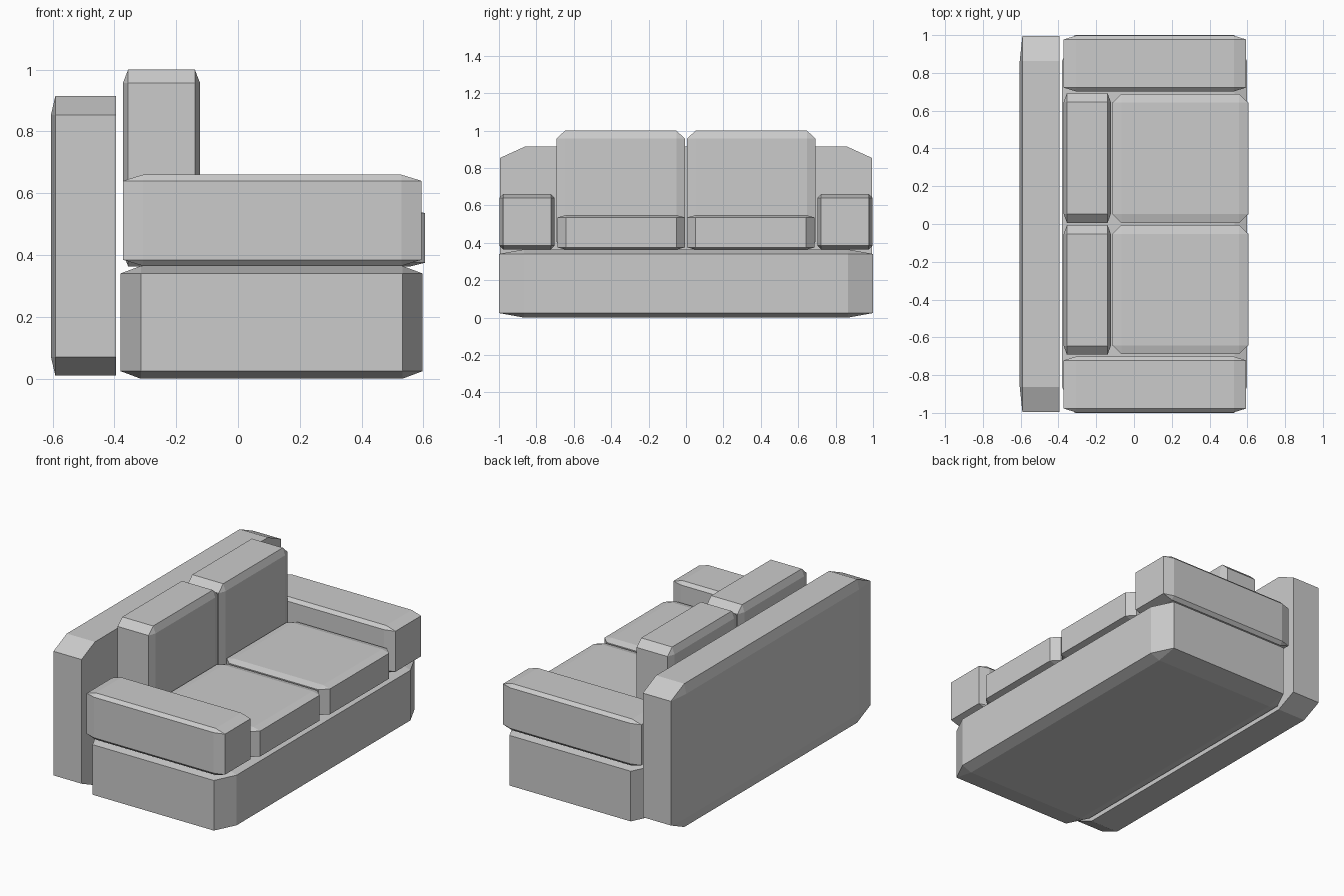
import bpy
import bmesh
from mathutils import Vector

BEVEL = 0.067  # chamfer as a fraction of each block's size

default = bpy.data.objects.get("Cube")
if default:
    bpy.data.objects.remove(default, do_unlink=True)

fabric = bpy.data.materials.new("grey_fabric")
fabric.use_nodes = True
grey = (0.6, 0.6, 0.6, 1.0)
fabric.diffuse_color = grey
fabric.node_tree.nodes["Principled BSDF"].inputs["Base Color"].default_value = grey


def block(name, low, high, flat_front=False):
    """Chamfered unit cube stretched to fill the box from low to high."""
    low, high = Vector(low), Vector(high)
    bm = bmesh.new()
    bmesh.ops.create_cube(bm, size=1.0)
    edges = [e for e in bm.edges
             if not (flat_front and all(v.co.x > 0 for v in e.verts))]
    bmesh.ops.bevel(bm, geom=edges, offset=BEVEL, offset_type='OFFSET',
                    segments=1, profile=0.5, affect='EDGES')
    bmesh.ops.scale(bm, vec=high - low, verts=bm.verts)
    bmesh.ops.recalc_face_normals(bm, faces=bm.faces)
    mesh = bpy.data.meshes.new(name)
    bm.to_mesh(mesh)
    bm.free()
    mesh.materials.append(fabric)
    obj = bpy.data.objects.new(name, mesh)
    obj.location = (low + high) / 2
    bpy.context.collection.objects.link(obj)
    return obj


def pair(name, low, high):
    """One block on the +y side and its twin on the -y side."""
    block(name + "_far", low, high)
    block(name + "_near", (low[0], -high[1], low[2]), (high[0], -low[1], high[2]))


# Base and backrest, whose seat-side face keeps sharp edges
block("base", (-0.38, -1.0, 0.0), (0.597, 1.0, 0.365))
block("backrest", (-0.605, -0.995, 0.01), (-0.395, 0.995, 0.914), flat_front=True)

# Armrests and cushions
pair("armrest", (-0.372, 0.702, 0.365), (0.593, 0.997, 0.66))
pair("seat_cushion", (-0.115, 0.006, 0.363), (0.605, 0.688, 0.548))
pair("back_cushion", (-0.372, 0.006, 0.363), (-0.123, 0.692, 1.0))
